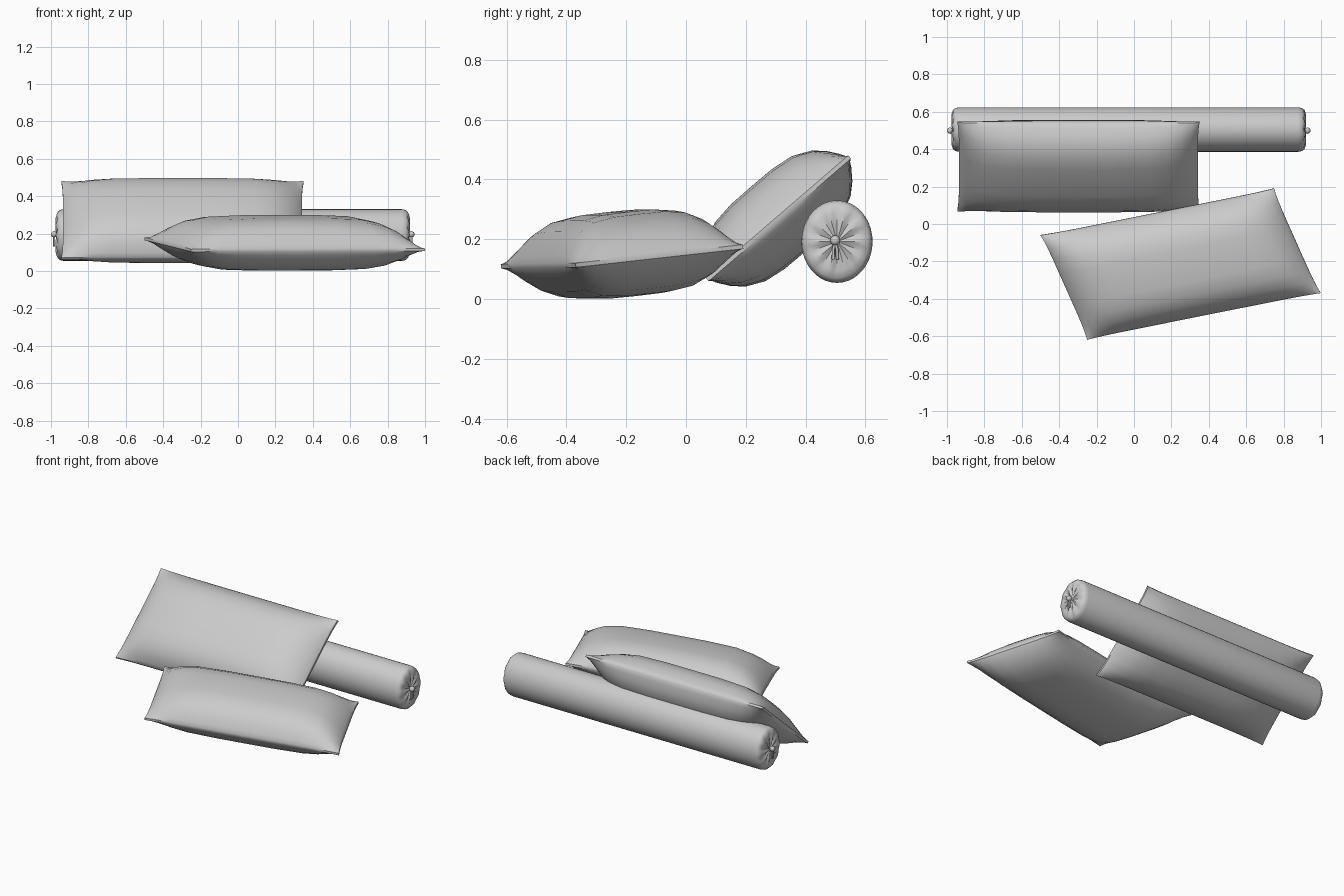
import bpy, bmesh, math
from mathutils import Vector

if "Cube" in bpy.data.objects:
    bpy.data.objects.remove(bpy.data.objects["Cube"])


def finish(bm, name, angle=35):
    bmesh.ops.remove_doubles(bm, verts=bm.verts, dist=0.0002)
    bmesh.ops.recalc_face_normals(bm, faces=bm.faces)
    me = bpy.data.meshes.new(name)
    bm.to_mesh(me)
    bm.free()
    ob = bpy.data.objects.new(name, me)
    bpy.context.collection.objects.link(ob)
    bpy.ops.object.select_all(action='DESELECT')
    ob.select_set(True)
    bpy.context.view_layer.objects.active = ob
    bpy.ops.object.shade_smooth_by_angle(angle=math.radians(angle))
    return ob


def mirrored(half):
    return [-t for t in reversed(half)] + [0] + half


def pillow(name, centre, U, V, up, down):
    """Stuffed cushion: two bulged sheets joined by a thin seam band."""
    centre, U, V = Vector(centre), Vector(U), Vector(V)
    n = U.cross(V).normalized()
    us = mirrored([.3, .6, .76, .86, .94, .985, 1])
    vs = mirrored([.3, .55, .75, .87, .96, 1])
    bm = bmesh.new()
    sheets = []
    for sign, thick in ((1, up), (-1, down)):
        rows = []
        for u in us:
            row = []
            for v in vs:
                h = .007 + (thick - .007) * (1 - abs(u) ** 5.5) ** .9 * (1 - v ** 4) ** .95
                # sides pull in slightly between the pointed corners
                uu = u * (1 - .014 * (1 - v ** 6))
                vv = v * (1 - .018 * (1 - u ** 8))
                row.append(bm.verts.new(centre + U * uu + V * vv + n * h * sign))
            rows.append(row)
        for a, b in zip(rows, rows[1:]):
            for j in range(len(vs) - 1):
                bm.faces.new((a[j], b[j], b[j + 1], a[j + 1]))
        sheets.append(rows)
    # seam band
    def loop(r):
        return ([q[0] for q in r] + r[-1][1:] + [q[-1] for q in reversed(r[:-1])]
                + list(reversed(r[0][1:-1])))
    a, b = loop(sheets[0]), loop(sheets[1])
    for i in range(len(a)):
        j = (i + 1) % len(a)
        bm.faces.new((a[i], a[j], b[j], b[i]))
    return finish(bm, name)


pillow("flat_cushion", (.249, -.214, .142), (.625, .125, .002), (-.125, .28, .031), .15, .133)
pillow("leaning_cushion", (-.297, .309, .27), (.648, 0, 0), (0, .238, .205), .14, .143)

# bolster: lathed roll with gathered ends
CX, CY, CZ, RY, RZ = -.028, .505, .192, .119, .138
SEG = 40
half = [(.905, 1, 0), (.925, .97, .1), (.94, .88, .5), (.947, .7, 1), (.948, .42, 1),
        (.945, .16, .6), (.945, .05, 0)]
profile = [(-x, r, p) for x, r, p in reversed(half)] + half
bm = bmesh.new()
rings = []
for x, r, pleat in profile:
    ring = []
    for i in range(SEG):
        t = 2 * math.pi * i / SEG
        fold = (.5 - .5 * math.cos(10 * t)) * pleat
        xx = x - math.copysign(.009 * fold, x)
        ring.append(bm.verts.new((CX + xx, CY + RY * r * math.cos(t), CZ + RZ * r * math.sin(t))))
    rings.append(ring)
for a, b in zip(rings, rings[1:]):
    for i in range(SEG):
        j = (i + 1) % SEG
        bm.faces.new((a[i], a[j], b[j], b[i]))
bm.faces.new(rings[0])
bm.faces.new(rings[-1])
finish(bm, "bolster", 40)


# knot and two hanging cord ends on each side of the bolster
for side, label in ((-1, "left"), (1, "right")):
    x = CX + side * .955
    bm = bmesh.new()
    bmesh.ops.create_uvsphere(bm, u_segments=12, v_segments=8, radius=.017)
    bmesh.ops.translate(bm, verts=bm.verts, vec=(x, CY - .006, CZ + .004))
    finish(bm, "knot_" + label, 60)
    for k in (-1, 1):
        cu = bpy.data.curves.new("cord_" + label, 'CURVE')
        cu.dimensions = '3D'
        cu.bevel_depth = .005
        cu.bevel_resolution = 2
        cu.use_fill_caps = True
        sp = cu.splines.new('POLY')
        pts = [(0, 0), (.006, -.025), (.007, -.06)]
        sp.points.add(len(pts) - 1)
        for p, (dy, dz) in zip(sp.points, pts):
            p.co = (x, CY - .006 + k * dy, CZ + dz, 1)
        bpy.context.collection.objects.link(bpy.data.objects.new("cord_" + label, cu))
